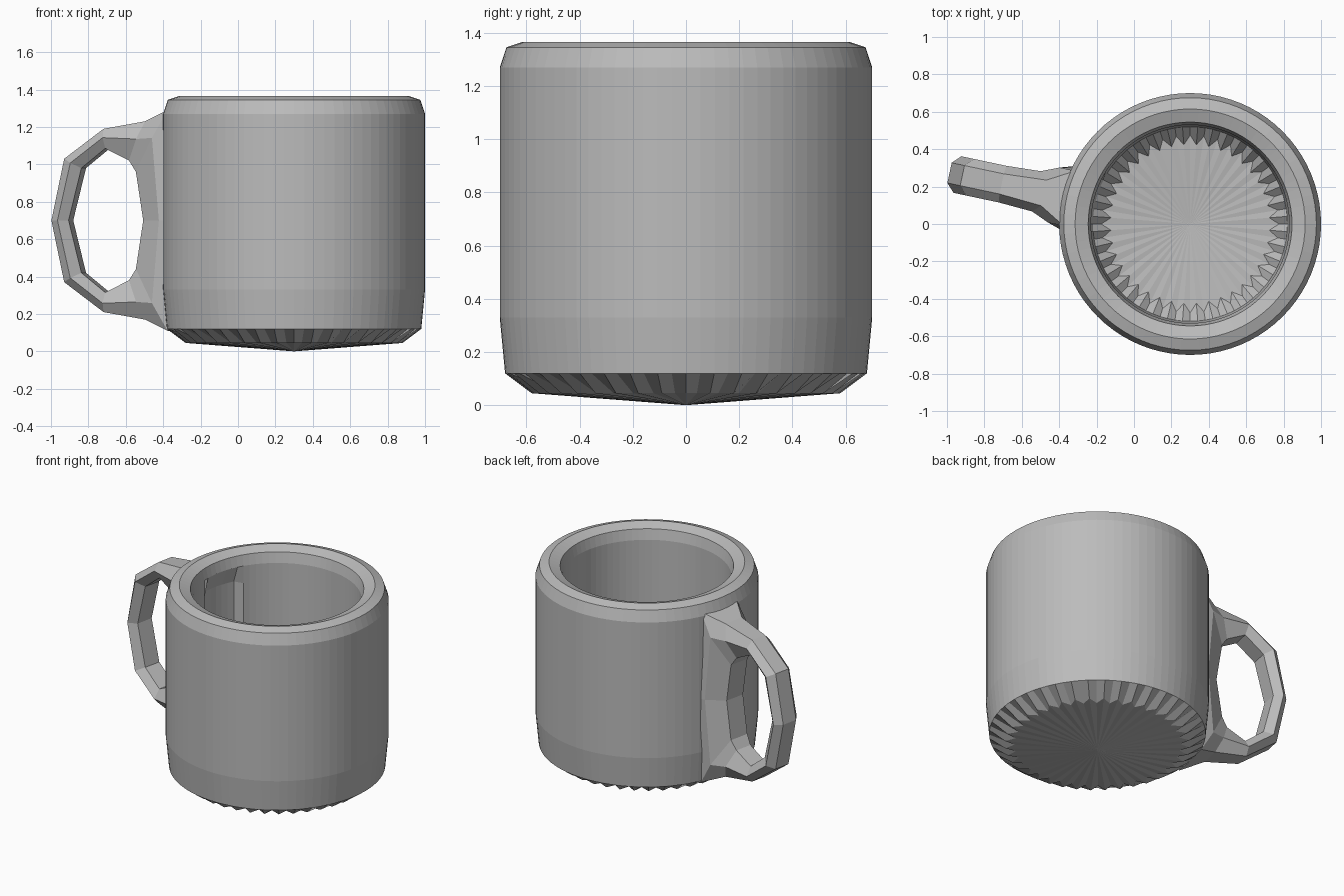
import bpy, bmesh, math
from mathutils import Vector

cube = bpy.data.objects.get("Cube")
if cube:
    bpy.data.objects.remove(cube)

clay = bpy.data.materials.new("grey_clay")
clay.use_nodes = True
GREY = (0.5, 0.5, 0.5, 1)
clay.diffuse_color = GREY
clay.node_tree.nodes["Principled BSDF"].inputs["Base Color"].default_value = GREY

AXIS = Vector((0.3, 0, 0))            # centre line of the cup
HANDLE_ANGLE = math.radians(168)
SIDES = 80


def finish(bm, name):
    bmesh.ops.recalc_face_normals(bm, faces=bm.faces)
    mesh = bpy.data.meshes.new(name)
    bm.to_mesh(mesh)
    bm.free()
    mesh.materials.append(clay)
    obj = bpy.data.objects.new(name, mesh)
    bpy.context.collection.objects.link(obj)
    return obj


def bridge(bm, a, b):
    for i in range(len(a)):
        j = (i + 1) % len(a)
        bm.faces.new((a[i], a[j], b[j], b[i]))


def build_cup():
    # Radius, height, and how far every second vertex is drawn in to form teeth
    profile = [(0.58, 0.045, 0.06), (0.68, 0.12, 0), (0.70, 0.33, 0), (0.70, 1.27, 0),
               (0.675, 1.345, 0), (0.615, 1.365, 0), (0.545, 1.34, 0), (0.53, 1.27, 0),
               (0.53, 1.15, 0), (0.53, 0.35, 0), (0.52, 0.2, 0), (0.475, 0.13, 0.05)]
    bm = bmesh.new()
    rings = []
    for k, (r, z, tooth) in enumerate(profile):
        ring = []
        for i in range(SIDES):
            a = math.tau * i / SIDES
            radius = r - tooth * (i % 2)
            # Shallow recess inside the wall behind the handle
            if k in (8, 9) and abs(a - HANDLE_ANGLE) < 0.27:
                radius += 0.05
            ring.append(bm.verts.new(AXIS + Vector((radius * math.cos(a), radius * math.sin(a), z))))
        rings.append(ring)
    for a, b in zip(rings, rings[1:]):
        bridge(bm, a, b)
    # Shallow cones close the underside and the inner floor
    for ring, z in ((rings[0], 0), (rings[-1], 0.1)):
        tip = bm.verts.new(AXIS + Vector((0, 0, z)))
        for i in range(SIDES):
            bm.faces.new((ring[i], ring[(i + 1) % SIDES], tip))
    return finish(bm, "cup_body")


def build_handle():
    out = Vector((math.cos(HANDLE_ANGLE), math.sin(HANDLE_ANGLE), 0))
    side = Vector((-out.y, out.x, 0))
    middle = 0.70
    # Outer point, inner point (reach, height above middle), half widths across the section
    upper = [((0.62, 0), (0.81, 0), (0.19, 0.16, 0.07)),
             ((0.66, 0.59), (0.85, 0.26), (0.15, 0.15, 0.07)),
             ((0.80, 0.53), (0.89, 0.32), (0.07, 0.11, 0.06)),
             ((1.03, 0.49), (1.02, 0.385), (0.055, 0.10, 0.06)),
             ((1.245, 0.33), (1.15, 0.28), (0.055, 0.10, 0.06)),
             ((1.315, 0), (1.22, 0), (0.055, 0.10, 0.06))]
    lower = [((o[0], -o[1]), (i[0], -i[1]), w) for o, i, w in upper[-2:0:-1]]
    bm = bmesh.new()
    rings = []
    for outer, inner, widths in upper + lower:
        o, n = Vector(outer), Vector(inner)
        halves = [(o.lerp(n, t), w) for t, w in zip((0, 0.45, 1), widths)]
        section = halves + [(p, -w) for p, w in reversed(halves)]
        rings.append([bm.verts.new(AXIS + out * p.x + side * w + Vector((0, 0, middle + p.y)))
                      for p, w in section])
    for k, ring in enumerate(rings):
        bridge(bm, ring, rings[(k + 1) % len(rings)])
    return finish(bm, "handle")


build_cup()
build_handle()
